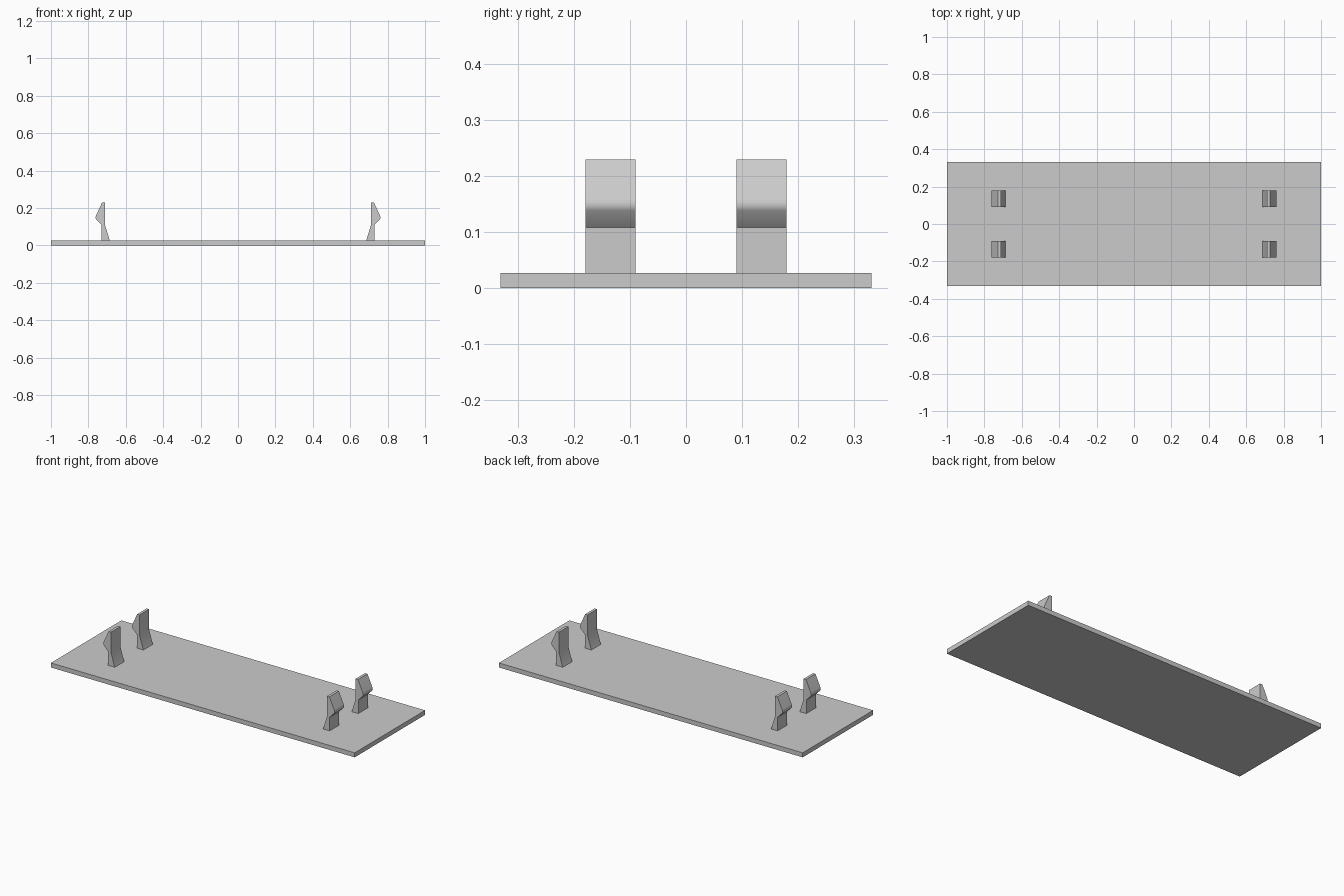
import bpy
import bmesh
from mathutils import Vector

cube = bpy.data.objects.get("Cube")
if cube:
    bpy.data.objects.remove(cube, do_unlink=True)

GREY = (0.6, 0.6, 0.6, 1.0)
mat = bpy.data.materials.new("light grey plastic")
mat.use_nodes = True
mat.diffuse_color = GREY
mat.node_tree.nodes["Principled BSDF"].inputs["Base Color"].default_value = GREY

THICK = 0.027


def extrude_profile(name, points, y0, y1):
    """Solid made by extruding an x-z outline along y."""
    bm = bmesh.new()
    face = bm.faces.new([bm.verts.new((x, y0, z)) for x, z in points])
    side = bmesh.ops.extrude_face_region(bm, geom=[face])
    verts = [v for v in side["geom"] if isinstance(v, bmesh.types.BMVert)]
    bmesh.ops.translate(bm, verts=verts, vec=Vector((0, y1 - y0, 0)))
    bmesh.ops.recalc_face_normals(bm, faces=bm.faces)
    mesh = bpy.data.meshes.new(name)
    bm.to_mesh(mesh)
    bm.free()
    mesh.materials.append(mat)
    obj = bpy.data.objects.new(name, mesh)
    bpy.context.collection.objects.link(obj)
    return obj


# Flat base plate
extrude_profile("base_plate", [(-1, 0), (1, 0), (1, THICK), (-1, THICK)], -0.331, 0.331)

# Snap clip outline: sloped inner foot, straight stem, rounded outward barb
clip = [(0.686, THICK), (0.729, THICK), (0.729, 0.108), (0.758, 0.138),
        (0.761, 0.145), (0.761, 0.153), (0.758, 0.161), (0.727, 0.229),
        (0.711, 0.229), (0.711, 0.108)]

# Four clips, barbs facing the two ends
for side, sx in (("left", 1), ("right", -1)):
    for end, y0 in (("front", -0.179), ("back", 0.090)):
        obj = extrude_profile(f"{end}_{side}_clip", [(sx * x, z) for x, z in clip],
                              y0, y0 + 0.089)
        bpy.ops.object.select_all(action="DESELECT")
        obj.select_set(True)
        bpy.context.view_layer.objects.active = obj
        bpy.ops.object.shade_smooth_by_angle(angle=0.61)
